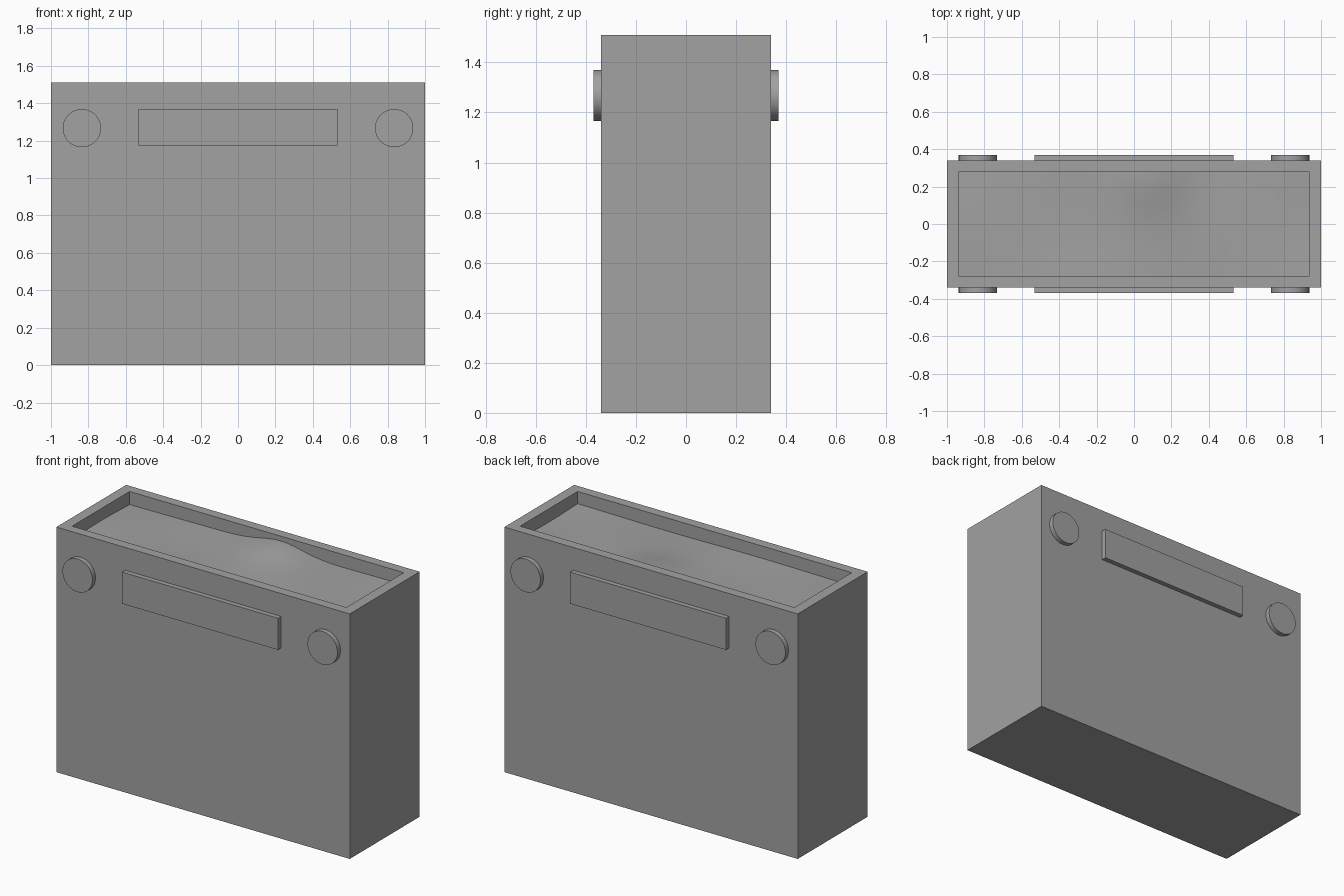
import bpy, bmesh, math
from mathutils import Matrix, Vector

cube = bpy.data.objects.get("Cube")
if cube:
    bpy.data.objects.remove(cube, do_unlink=True)

W, D, H = 1.0, 0.34, 1.51        # half width, half depth, height
IN_X, IN_Y = 0.935, 0.28         # half size of the opening
OUT = 0.03                       # how far the fittings stand out

grey = bpy.data.materials.new("plain grey")
grey.use_nodes = True
colour = (0.36, 0.36, 0.36, 1)
grey.diffuse_color = colour
grey.node_tree.nodes["Principled BSDF"].inputs["Base Color"].default_value = colour


def make(name, bm, smooth=False):
    mesh = bpy.data.meshes.new(name)
    bmesh.ops.recalc_face_normals(bm, faces=bm.faces)
    bm.to_mesh(mesh)
    bm.free()
    mesh.materials.append(grey)
    obj = bpy.data.objects.new(name, mesh)
    bpy.context.collection.objects.link(obj)
    if smooth:
        bpy.ops.object.select_all(action='DESELECT')
        obj.select_set(True)
        bpy.context.view_layer.objects.active = obj
        bpy.ops.object.shade_smooth_by_angle(angle=math.radians(35))
    return obj


def box(size, centre):
    bm = bmesh.new()
    matrix = Matrix.Translation(centre) @ Matrix.Diagonal((*size, 1))
    bmesh.ops.create_cube(bm, size=1, matrix=matrix)
    return bm


# Body: a block with a recess sunk into its top
bm = box((2 * W, 2 * D, H), (0, 0, H / 2))
top = max(bm.faces, key=lambda f: f.calc_center_median().z)
bmesh.ops.inset_region(bm, faces=[top], thickness=W - IN_X)
for v in top.verts:
    v.co.x = math.copysign(IN_X, v.co.x)
    v.co.y = math.copysign(IN_Y, v.co.y)
floor = bmesh.ops.extrude_discrete_faces(bm, faces=[top])["faces"][0]
bmesh.ops.translate(bm, verts=floor.verts, vec=Vector((0, 0, -0.13)))
make("planter_body", bm)

# Soil: gently uneven, with a mound against the middle of the back wall
bm = bmesh.new()
bmesh.ops.create_grid(bm, x_segments=40, y_segments=14, size=1,
                      matrix=Matrix.Diagonal((IN_X, IN_Y, 1, 1)))
for v in bm.verts:
    x, y = v.co.x, v.co.y
    mound = 0.05 * math.exp(-((x - 0.1) / 0.2) ** 2 - ((y - IN_Y) / 0.22) ** 2)
    ripple = 0.004 * math.sin(5 * x) * math.cos(8 * y)
    v.co.z = H - 0.078 + mound + ripple
make("soil", bm, smooth=True)

# Plates and round studs on both long sides
for side, sign in (("front", -1), ("back", 1)):
    y = sign * (D + OUT / 2)
    make(side + "_plate", box((1.064, OUT, 0.195), (0, y, 1.272)))
    for hand, x in (("right", -0.835), ("left", 0.835)):
        bm = bmesh.new()
        matrix = (Matrix.Translation((x, y, 1.267))
                  @ Matrix.Rotation(math.pi / 2, 4, 'X'))
        bmesh.ops.create_cone(bm, cap_ends=True, segments=48, radius1=0.102,
                              radius2=0.102, depth=OUT, matrix=matrix)
        make(f"{side}_{hand}_stud", bm, smooth=True)
